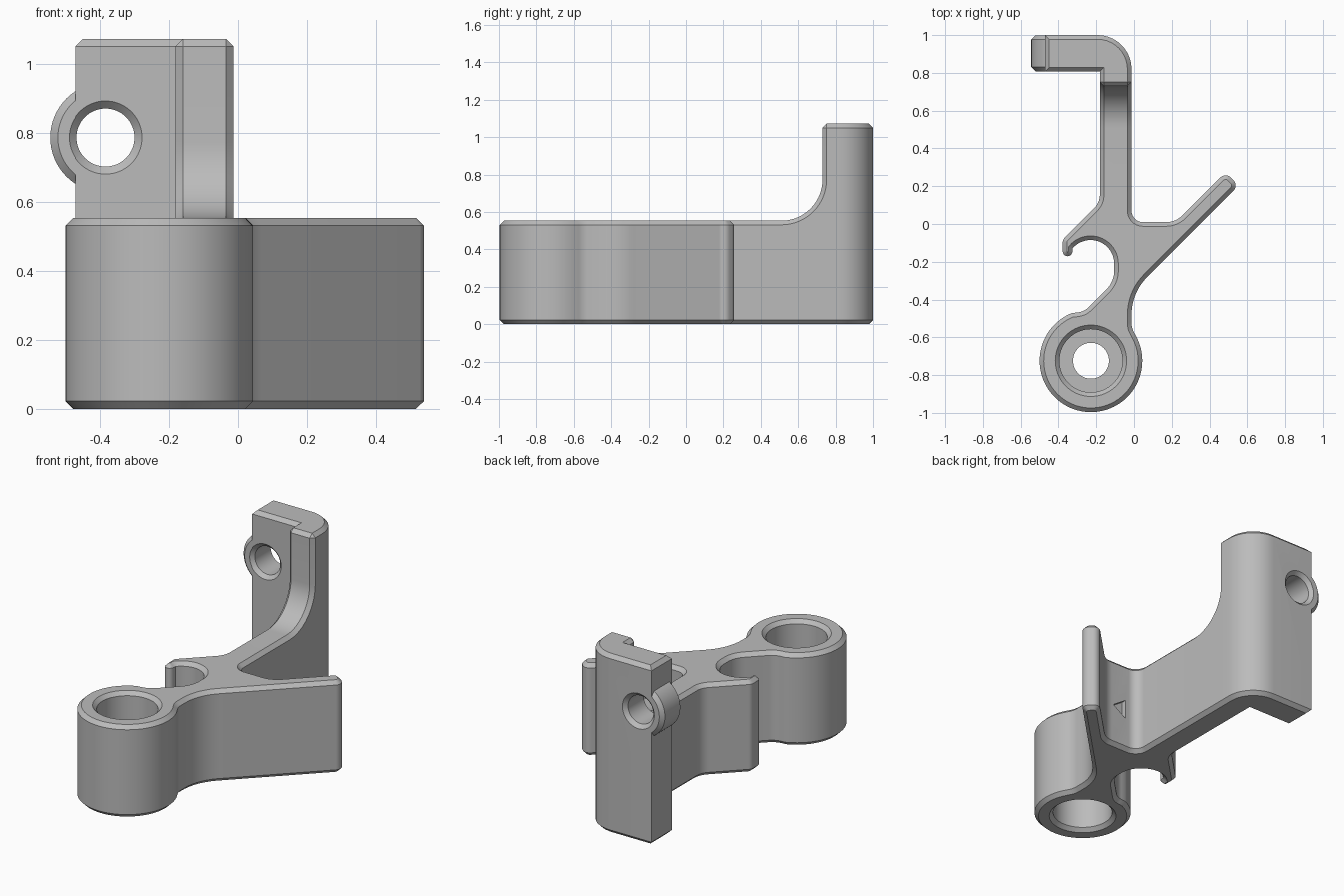
import bpy, bmesh
from math import sin, cos, pi, radians, tan
from mathutils import Vector, Matrix

cube = bpy.data.objects.get("Cube")
if cube:
    bpy.data.objects.remove(cube, do_unlink=True)

CH = 0.022                  # chamfer size
LOW, HIGH = 0.553, 1.072    # body and upright heights
XL, XR = -0.181, -0.013     # sides of the arm

grey = bpy.data.materials.new("grey plastic")
grey.use_nodes = True
grey.diffuse_color = (0.5, 0.5, 0.5, 1)
grey.node_tree.nodes["Principled BSDF"].inputs["Base Color"].default_value = (0.5, 0.5, 0.5, 1)


def make(name, bm):
    bmesh.ops.recalc_face_normals(bm, faces=bm.faces)
    me = bpy.data.meshes.new(name)
    bm.to_mesh(me)
    bm.free()
    me.materials.append(grey)
    ob = bpy.data.objects.new(name, me)
    bpy.context.collection.objects.link(ob)
    return ob


def arc(cx, cy, r, a0, a1, n):
    angles = [radians(a0 + (a1 - a0) * i / n) for i in range(n + 1)]
    return [(cx + r * cos(a), cy + r * sin(a), 0) for a in angles]


def fillet(corners):
    """Round each (x, y, radius) corner of a path; the two end points are dropped."""
    out = []
    for before, c, after in zip(corners, corners[1:], corners[2:]):
        p, r = Vector(c[:2]), c[2]
        if not r:
            out.append(p)
            continue
        a = (Vector(before[:2]) - p).normalized()
        b = (Vector(after[:2]) - p).normalized()
        half = a.angle(b) / 2
        mid = p + (a + b).normalized() * (r / sin(half))
        start = p + a * (r / tan(half)) - mid
        end = p + b * (r / tan(half)) - mid
        n = 10
        turn = start.angle_signed(end)
        for i in range(n + 1):
            out.append(mid + Matrix.Rotation(-turn * i / n, 2) @ start)
    return out


def lathe(name, profile, place, n=64):
    """Closed solid of revolution about z from (radius, height) pairs."""
    bm = bmesh.new()
    rings = [[bm.verts.new((r * cos(2 * pi * i / n), r * sin(2 * pi * i / n), z))
              for i in range(n)] for r, z in profile]
    for a, b in zip(rings, rings[1:]):
        for i in range(n):
            j = (i + 1) % n
            bm.faces.new((a[i], a[j], b[j], b[i]))
    bm.faces.new(rings[0])
    bm.faces.new(rings[-1])
    bm.transform(place)
    return make(name, bm)


def combine(ob, other, operation):
    other.hide_render = True
    mod = ob.modifiers.new("combine", "BOOLEAN")
    mod.operation, mod.solver, mod.object = operation, "EXACT", other
    bpy.context.view_layer.objects.active = ob
    bpy.ops.object.modifier_apply(modifier=mod.name)
    bpy.data.objects.remove(other, do_unlink=True)


# Outline of the low body: hook, boss, spur
low = fillet(
    [(XL, 0.6, 0), (XL, 0.114, 0.1), (-0.378, -0.083, 0.04)]
    + arc(-0.352, -0.145, 0.026, 180, 360, 8)
    + arc(-0.23, -0.21, 0.125, 140, 0, 20)
    + [(-0.105, -0.305, 0.14), (-0.265, -0.465, 0.1)]
    + arc(-0.228, -0.724, 0.272, 112, 388, 60)
    + [(XR, -0.55, 0.1)]
    + arc(0.267, -0.48, 0.28, 180, 135, 10)
    + [(0.555, 0.204, 0.04), (0.485, 0.274, 0.04), (0.221, 0.01, 0.12),
       (XR, 0.01, 0.06), (XR, 0.6, 0)])

# Outline of the upright plate
high = fillet([(XR, 0.6, 0), (XR, 1.0, 0.18), (-0.471, 1.0, 0),
               (-0.471, 0.807, 0), (XL, 0.807, 0), (XL, 0.6, 0)])

# Side profile of the arm rising into the upright: y, z, normal y, normal z
rail = []
for i in range(15):
    t = pi / 2 * i / 14
    rail.append((0.51 + 0.22 * sin(t), 0.773 - 0.22 * cos(t), -sin(t), cos(t)))
rail += [(0.73, HIGH - CH, -1, 0), (0.73 + CH, HIGH, 0, 1)]

loop = ([(p.x, p.y, LOW, 0, 1) for p in low]
        + [(XR, *s) for s in rail]
        + [(p.x, p.y, HIGH, 0, 1) for p in high]
        + [(XL, *s) for s in reversed(rail)])
count = len(loop)


def inset(i):
    """Inward mitred offset at a loop point, seen from above."""
    p = Vector(loop[i][:2])

    def side(step):
        j = i + step
        while (Vector(loop[j % count][:2]) - p).length < 1e-4:
            j += step
        d = (Vector(loop[j % count][:2]) - p).normalized() * step
        return Vector((-d.y, d.x))

    a, b = side(-1), side(1)
    return (a + b) * (CH / (1 + a.dot(b)))


# Body: chamfered bottom, walls, chamfered top that follows the arm profile
bm = bmesh.new()
layers = [[], [], [], []]
for i, (x, y, z, ny, nz) in enumerate(loop):
    d = inset(i)
    ry = y - CH * ny
    spots = ((x + d.x, ry + d.y, 0), (x, ry, CH),
             (x, ry, z - CH * nz), (x + d.x, y + d.y, z))
    for layer, co in zip(layers, spots):
        layer.append(bm.verts.new(co))
for a, b in zip(layers, layers[1:]):
    for i in range(count):
        j = (i + 1) % count
        bm.faces.new((a[i], a[j], b[j], b[i]))
top = layers[3]
nl, m = len(low), len(rail)
bm.faces.new(top[:nl + 1] + top[-1:])
bm.faces.new(top[nl + m - 1:count - m + 1])
for k in range(m - 1):
    r, l = nl + k, count - 1 - k
    bm.faces.new((top[r], top[r + 1], top[l - 1], top[l]))
bm.faces.new(layers[0])
bmesh.ops.remove_doubles(bm, verts=bm.verts, dist=1e-5)
bmesh.ops.dissolve_degenerate(bm, dist=1e-5, edges=bm.edges)
body = make("bracket_body", bm)

# Eyelet on the edge of the upright, with its chamfered hole
eye = Matrix.Translation((-0.384, 0.9035, 0.786)) @ Matrix.Rotation(pi / 2, 4, "X")
h = 0.095
ear = lathe("eyelet", [(0.16 - CH, -h), (0.16, CH - h), (0.16, h - CH), (0.16 - CH, h)], eye)
combine(body, ear, "UNION")
h, r = 0.0965, 0.084
hole = lathe("eyelet_hole", [(r + 2 * CH, -h - CH), (r, CH - h), (r, h - CH),
                             (r + 2 * CH, h + CH)], eye)
combine(body, hole, "DIFFERENCE")

# Stepped bore through the boss
r = 0.167
bore = lathe("boss_bore", [(r + 2 * CH, -CH), (r, CH), (r, 0.21), (0.095, 0.21),
                           (0.095, 0.34), (r, 0.34), (r, LOW - CH),
                           (r + 2 * CH, LOW + CH)],
             Matrix.Translation((-0.228, -0.724, 0)))
combine(body, bore, "DIFFERENCE")

# Small triangular notch in the back wall
bm = bmesh.new()
ends = [[bm.verts.new((x, y, z)) for x, z in ((0.16, 0.26), (0.07, 0.32), (0.07, 0.2))]
        for y in (-0.02, 0.05)]
bm.faces.new(ends[0])
bm.faces.new(ends[1])
for i in range(3):
    j = (i + 1) % 3
    bm.faces.new((ends[0][i], ends[0][j], ends[1][j], ends[1][i]))
combine(body, make("notch", bm), "DIFFERENCE")

# Smooth curved walls, sharp chamfers
bpy.ops.object.select_all(action="DESELECT")
body.select_set(True)
bpy.context.view_layer.objects.active = body
bpy.ops.object.shade_smooth_by_angle(angle=radians(30))
